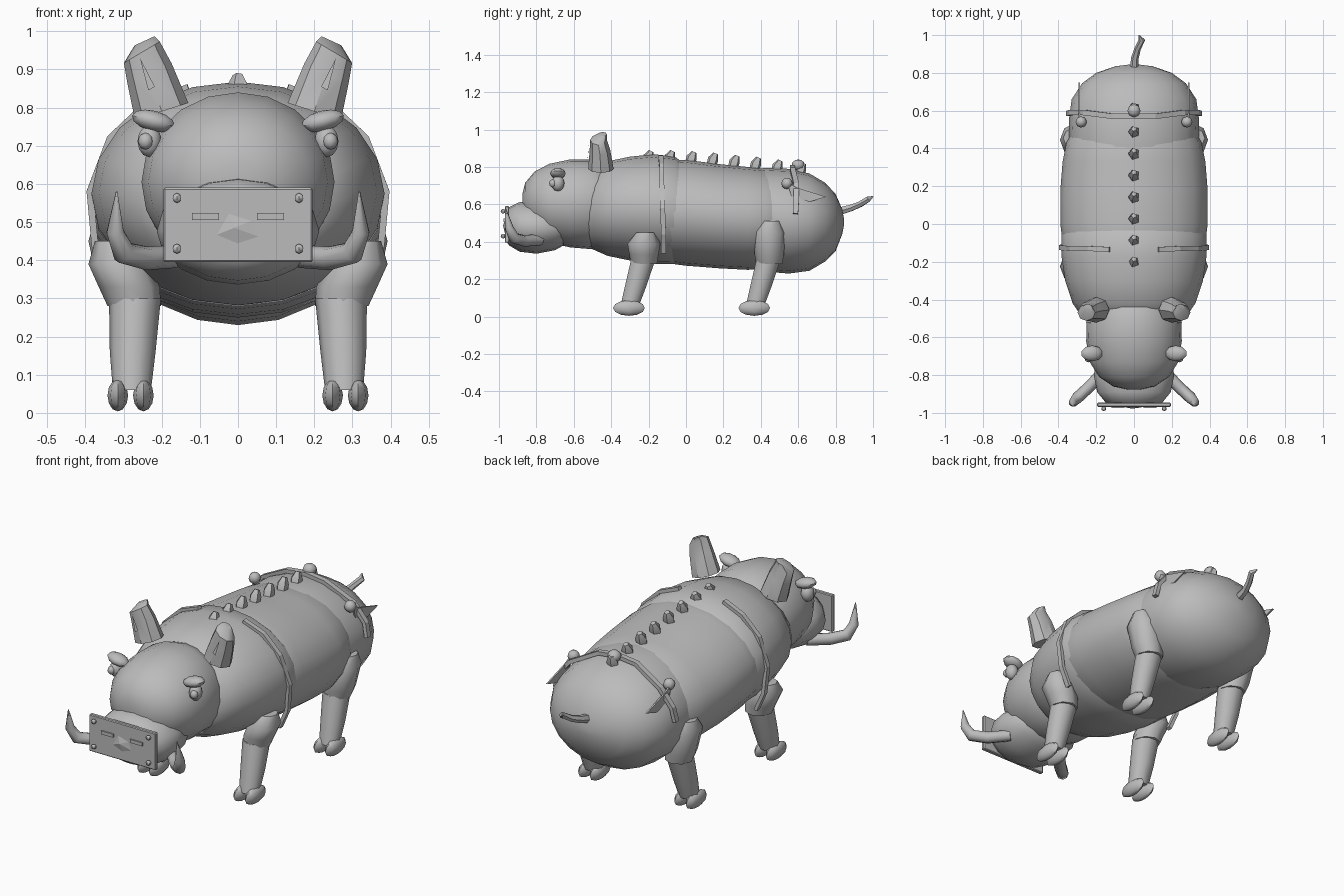
import bpy, bmesh, math
from mathutils import Vector, Matrix

if "Cube" in bpy.data.objects:
    bpy.data.objects.remove(bpy.data.objects["Cube"])

grey = bpy.data.materials.new("plain_grey")
grey.diffuse_color = (0.5, 0.5, 0.5, 1)
grey.use_nodes = True
grey.node_tree.nodes["Principled BSDF"].inputs["Base Color"].default_value = grey.diffuse_color


def finish(name, bm, mirror=False, angle=40):
    """Turn a bmesh into a shaded object, optionally mirrored across x."""
    bmesh.ops.recalc_face_normals(bm, faces=bm.faces)
    mesh = bpy.data.meshes.new(name)
    bm.to_mesh(mesh)
    bm.free()
    mesh.materials.append(grey)
    ob = bpy.data.objects.new(name, mesh)
    bpy.context.collection.objects.link(ob)
    bpy.ops.object.select_all(action='DESELECT')
    ob.select_set(True)
    bpy.context.view_layer.objects.active = ob
    if angle:
        bpy.ops.object.shade_smooth_by_angle(angle=math.radians(angle))
    if mirror:
        ob.modifiers.new("mirror", 'MIRROR').use_mirror_merge = False
    return ob


def skin(name, rings, mirror=False, angle=40):
    """Join rings of points into a closed skin."""
    bm = bmesh.new()
    rows = [[bm.verts.new(p) for p in r] for r in rings]
    n = len(rows[0])
    for a, b in zip(rows, rows[1:]):
        for i in range(n):
            bm.faces.new((a[i], a[(i + 1) % n], b[(i + 1) % n], b[i]))
    bm.faces.new(rows[0])
    bm.faces.new(rows[-1])
    return finish(name, bm, mirror, angle)


def circle(n):
    return [(math.cos(2 * math.pi * i / n), math.sin(2 * math.pi * i / n)) for i in range(n)]


def barrel(name, rows, n=20):
    """Loft along y from rows of y, top z, bottom z, half width."""
    skin(name, [[(c * w, y, (t + b) / 2 + s * (t - b) / 2) for c, s in circle(n)]
                for y, t, b, w in rows], angle=60)


def column(name, rows, n=8, angle=50):
    """Mirrored loft along z from rows of x, y, z, x radius, y radius, tilt in x."""
    skin(name, [[(x + c * rx, y + s * ry, z + c * tilt) for c, s in circle(n)]
                for x, y, z, rx, ry, tilt in rows], True, angle)


def tube(name, path, radii, n=8, mirror=False):
    pts = [Vector(p) for p in path]
    rings = []
    for i, p in enumerate(pts):
        d = pts[min(i + 1, len(pts) - 1)] - pts[max(i - 1, 0)]
        q = d.to_track_quat('Z', 'Y')
        rings.append([p + q @ Vector((c * radii[i], s * radii[i], 0)) for c, s in circle(n)])
    skin(name, rings, mirror, 50)


def ball(name, loc, size, mirror=False, tilt=0, u=12, v=8):
    bm = bmesh.new()
    m = Matrix.Translation(loc) @ Matrix.Rotation(tilt, 4, 'Y') @ Matrix.Diagonal((*size, 1))
    bmesh.ops.create_uvsphere(bm, u_segments=u, v_segments=v, radius=1, matrix=m)
    finish(name, bm, mirror, 50)


def box(name, loc, size, mirror=False):
    bm = bmesh.new()
    bmesh.ops.create_cube(bm, size=1, matrix=Matrix.Translation(loc) @ Matrix.Diagonal((*size, 1)))
    return finish(name, bm, mirror, 0)


def strap(name, path, wide, thick):
    """Mirrored flat band following a path across the body."""
    pts = [Vector(p) for p in path]
    rings = []
    for i, p in enumerate(pts):
        d = (pts[min(i + 1, len(pts) - 1)] - pts[max(i - 1, 0)]).normalized()
        side = (Vector((0, 1, 0)) - d * d.y).normalized()
        up = d.cross(side)
        rings.append([p + side * a * wide / 2 + up * b * thick / 2
                      for a, b in ((1, 1), (-1, 1), (-1, -1), (1, -1))])
    skin(name, rings, True, 0)


# Body sections
barrel("rump", [(0.1, .68, .40, .2), (.2, .755, .31, .28), (.32, .785, .265, .325),
                (.43, .795, .24, .342), (.55, .79, .23, .345), (.66, .765, .245, .33),
                (.745, .715, .295, .275), (.8, .655, .35, .2), (.835, .575, .44, .10),
                (.845, .52, .49, .02)])
barrel("belly", [(-.3, .72, .40, .25), (-.2, .80, .32, .34), (-.1, .835, .285, .378),
                 (0, .838, .272, .39), (.18, .815, .258, .39), (.33, .80, .25, .378),
                 (.43, .79, .255, .358), (.52, .75, .30, .31), (.6, .65, .4, .2)])
barrel("shoulders", [(-.555, .57, .46, .1), (-.54, .67, .40, .2), (-.5, .765, .36, .27),
                     (-.42, .83, .325, .325), (-.3, .855, .30, .365), (-.17, .868, .282, .384),
                     (-.06, .855, .28, .384), (.03, .79, .33, .34), (.1, .7, .42, .25)])
barrel("head", [(-.875, .655, .575, .04), (-.86, .715, .515, .11), (-.81, .775, .45, .185),
                (-.73, .817, .395, .235), (-.62, .84, .37, .253), (-.5, .84, .36, .25),
                (-.4, .8, .42, .2), (-.33, .7, .5, .1)])
barrel("snout", [(-.965, .53, .41, .08), (-.945, .585, .38, .15), (-.89, .612, .347, .195),
                 (-.8, .617, .336, .213), (-.7, .595, .355, .195), (-.62, .54, .40, .13)], 16)

# Nose plate with studs, nostrils and a shallow central boss
plate = box("nose_plate", (0, -.957, .4925), (.39, .022, .195))
plate.modifiers.new("edge", 'BEVEL').width = .004
for z in (.43, .563):
    ball("plate_stud", (.16, -.978, z), (.013, .013, .013), True, u=6, v=4)
box("nostril", (.085, -.971, .515), (.07, .008, .018), True)
bm = bmesh.new()
rim = [bm.verts.new((x, -.967, z)) for x, z in
       ((-.025, .525), (.04, .505), (.06, .46), (0, .44), (-.06, .465))]
tip = bm.verts.new((-.01, -.978, .485))
for i in range(5):
    bm.faces.new((rim[i], rim[(i + 1) % 5], tip))
finish("nose_boss", bm, angle=0)

# Tusks
tube("tusk", [(.16, -.78, .41), (.24, -.865, .405), (.30, -.92, .42), (.322, -.945, .475),
              (.318, -.965, .58)], [.03, .031, .031, .024, .002], 8, True)

# Eyes
ball("eyelid", (.222, -.685, .765), (.06, .042, .027), True, -.25, 10, 6)
ball("eyeball", (.232, -.685, .712), (.033, .035, .042), True, 0, 10, 6)
ball("pupil", (.242, -.712, .712), (.02, .02, .022), True, 0, 8, 6)

# Ears with slanted tips and a slit on the front
column("ear", [(.20, -.455, .79, .07, .068, -.022), (.232, -.46, .89, .058, .055, -.026),
               (.252, -.468, .945, .047, .045, -.028), (.245, -.445, .975, .026, .022, -.012)], 8, 40)
bm = bmesh.new()
bm.faces.new([bm.verts.new(p) for p in
              ((.257, -.519, .93), (.218, -.524, .855), (.235, -.526, .845))])
finish("ear_slit", bm, True, 0)

# Legs: thigh, shin and two-toed hoof
for part, y, top in (("front", -.225, .45), ("rear", .445, .51)):
    column(part + "_thigh", [(.272, y, .28, .07, .07, 0), (.285, y, .33, .08, .078, 0),
                             (.312, y, top - .06, .08, .088, 0), (.325, y + .01, top, .05, .05, 0)])
    column(part + "_shin", [(.278, y - .075, .06, .05, .052, 0), (.276, y - .045, .16, .06, .06, 0),
                            (.27, y - .005, .30, .068, .068, 0)], 10)
    for x in (.248, .315):
        ball(part + "_toe", (x, y - .08, .046), (.027, .085, .042), True, 0, 8, 6)

# Spine spikes, leaning backwards
for y, z in zip((-.2, -.085, .03, .145, .26, .375, .49, .615),
                (.885, .885, .88, .872, .86, .85, .835, .82)):
    tube("spine_spike", [(0, y - .012, z - .07), (0, y, z - .03), (0, y + .014, z)],
         [.027, .03, .014], 5)

# Tail
tube("tail", [(0, .81, .56), (.005, .88, .58), (.02, .93, .60), (.042, .975, .628),
              (.025, 1.0, .642)], [.024, .02, .017, .017, .003], 6)

# Harness straps
strap("front_strap", [(.13, -.135, .853), (.24, -.13, .81), (.335, -.13, .72), (.388, -.125, .58),
                      (.375, -.12, .44), (.33, -.12, .34)], .026, .018)
strap("rear_strap", [(0, .57, .80), (.11, .57, .787), (.265, .59, .705), (.335, .59, .62),
                     (.35, .585, .55)], .028, .02)
ball("strap_knot", (0, .6, .81), (.035, .035, .03), False, 0, 8, 6)
ball("strap_ball", (.28, .54, .712), (.03, .03, .03), True, 0, 8, 6)

# Pointed side plates behind the rear strap
skin("side_plate", [[(x, y, z) for y, z in ((.54, .72), (.59, .69), (.75, .64), (.58, .59))]
                    for x in (.287, .295)], True, 0)
